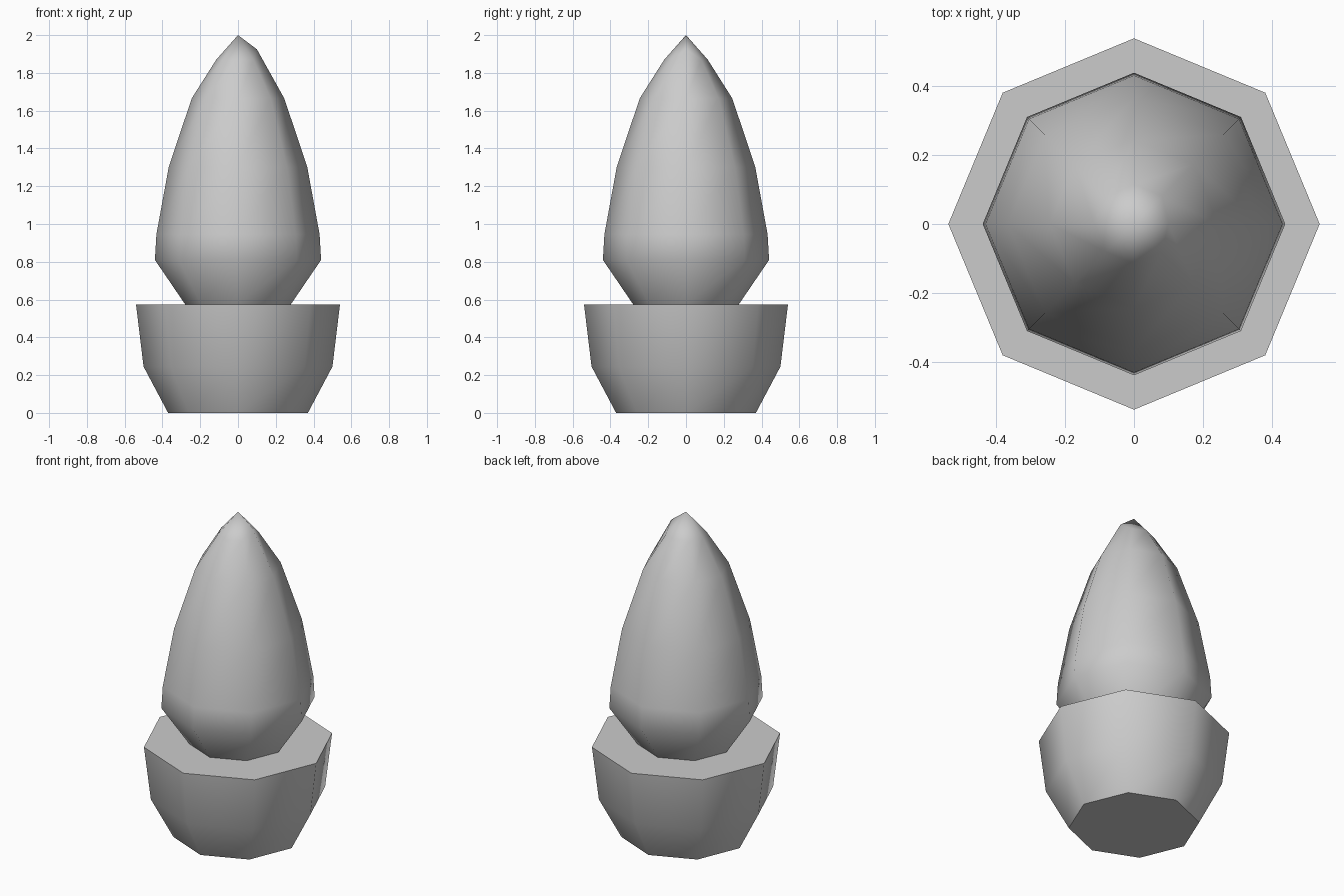
import bpy
import bmesh
from math import cos, sin, tau, radians

SIDES = 8

cube = bpy.data.objects.get("Cube")
if cube:
    bpy.data.objects.remove(cube, do_unlink=True)

# Single plain grey
grey = bpy.data.materials.new("plain_grey")
colour = (0.6, 0.6, 0.6, 1)
grey.diffuse_color = colour
grey.use_nodes = True
grey.node_tree.nodes["Principled BSDF"].inputs["Base Color"].default_value = colour


def lathe(name, profile, angle, cap=False, tip=None, bump=None):
    """Turn (radius, height) pairs into an eight-sided solid, listed bottom to top."""
    bm = bmesh.new()
    rings = [[bm.verts.new((r * cos(tau * i / SIDES), r * sin(tau * i / SIDES), z))
              for i in range(SIDES)] for r, z in profile]
    for low, high in zip(rings, rings[1:]):
        for i in range(SIDES):
            j = (i + 1) % SIDES
            bm.faces.new((low[i], low[j], high[j], high[i]))
    if cap:
        bm.faces.new(rings[0][::-1])
    if tip is not None:
        top = bm.verts.new((0, 0, tip))
        for i in range(SIDES):
            bm.faces.new((rings[-1][i], rings[-1][(i + 1) % SIDES], top))
    if bump:
        rings[-1][0].co = bump
    mesh = bpy.data.meshes.new(name)
    bm.to_mesh(mesh)
    bm.free()
    mesh.materials.append(grey)
    obj = bpy.data.objects.new(name, mesh)
    bpy.context.collection.objects.link(obj)
    bpy.ops.object.select_all(action="DESELECT")
    obj.select_set(True)
    bpy.context.view_layer.objects.active = obj
    bpy.ops.object.shade_smooth_by_angle(angle=radians(angle))
    return obj


# Pot with flat rim and closed base
RIM = 0.575
lathe("pot", [(0.37, 0), (0.5, 0.245), (0.54, RIM), (0.435, RIM)], 57, cap=True)

# Flat soil filling the rim
lathe("soil", [(0.435, RIM)], 30, tip=RIM)

# Tapered plant with one raised corner beside the tip
lathe("plant",
      [(0.28, RIM), (0.44, 0.81), (0.432, 0.945), (0.367, 1.3),
       (0.245, 1.665), (0.115, 1.87)],
      80, tip=2.0, bump=(0.1, 0, 1.925))
